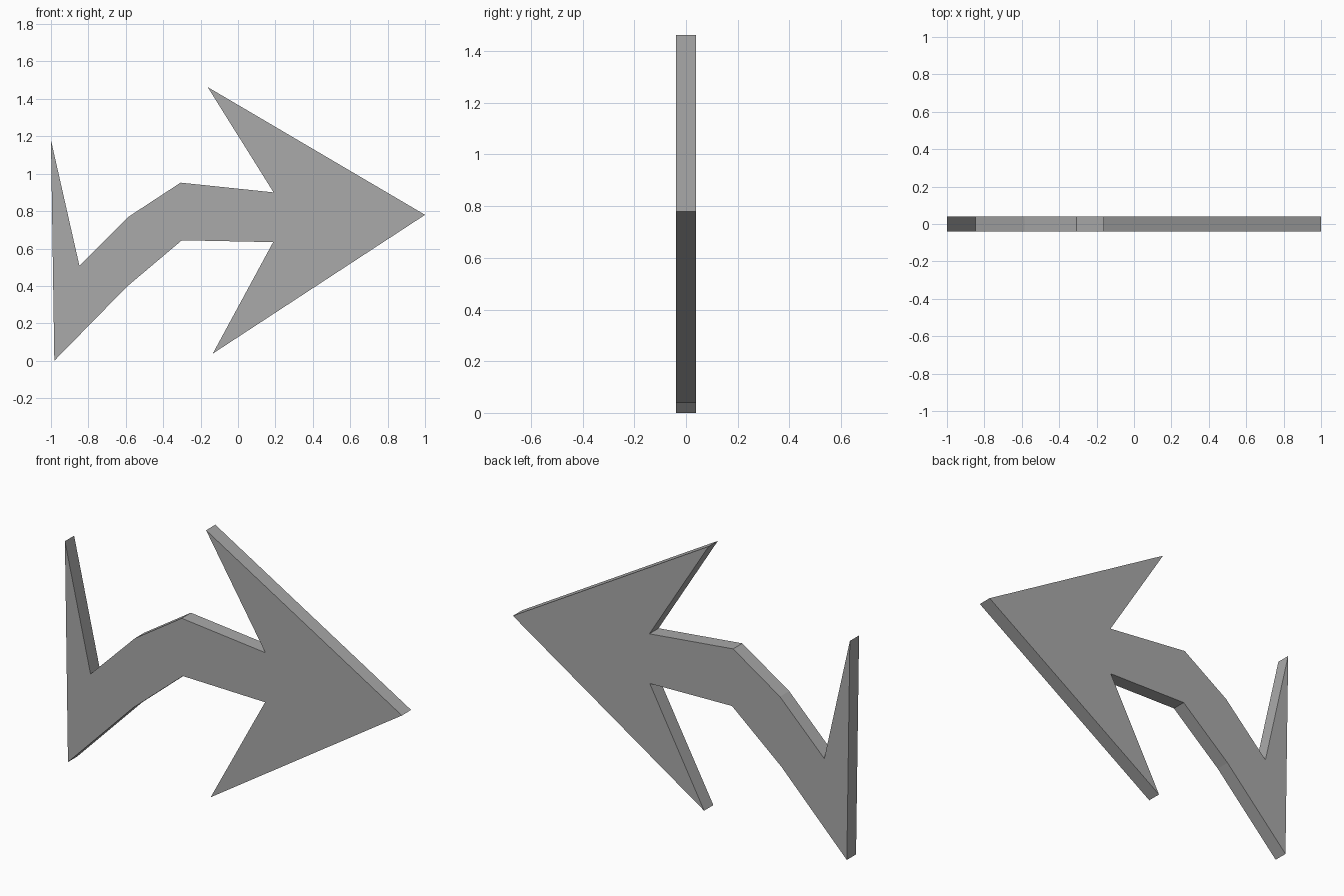
import bpy, bmesh

if "Cube" in bpy.data.objects:
    bpy.data.objects.remove(bpy.data.objects["Cube"])

HALF_DEPTH = 0.039

# Outline in x, z: tail notch, bent shaft (upper edge), arrow head, shaft (lower edge)
outline = [
    (-1.0, 1.18), (-0.848, 0.508), (-0.585, 0.770), (-0.307, 0.952), (0.19, 0.90),
    (-0.162, 1.463), (1.0, 0.780), (-0.135, 0.038),
    (0.188, 0.634), (-0.30, 0.644), (-0.594, 0.396), (-0.982, 0.0),
]

# Front face, extruded straight back
bm = bmesh.new()
front = bm.faces.new([bm.verts.new((x, -HALF_DEPTH, z)) for x, z in outline])
ext = bmesh.ops.extrude_face_region(bm, geom=[front], use_keep_orig=True)
back_verts = [g for g in ext["geom"] if isinstance(g, bmesh.types.BMVert)]
bmesh.ops.translate(bm, verts=back_verts, vec=(0, 2 * HALF_DEPTH, 0))
bmesh.ops.recalc_face_normals(bm, faces=bm.faces)

# Flat arrow plate
mesh = bpy.data.meshes.new("bent_arrow")
bm.to_mesh(mesh)
bm.free()
arrow = bpy.data.objects.new("bent_arrow", mesh)
bpy.context.collection.objects.link(arrow)

# Dark grey finish
grey = bpy.data.materials.new("dark_grey")
grey.diffuse_color = (0.40, 0.40, 0.40, 1)
grey.use_nodes = True
grey.node_tree.nodes["Principled BSDF"].inputs["Base Color"].default_value = grey.diffuse_color
mesh.materials.append(grey)
